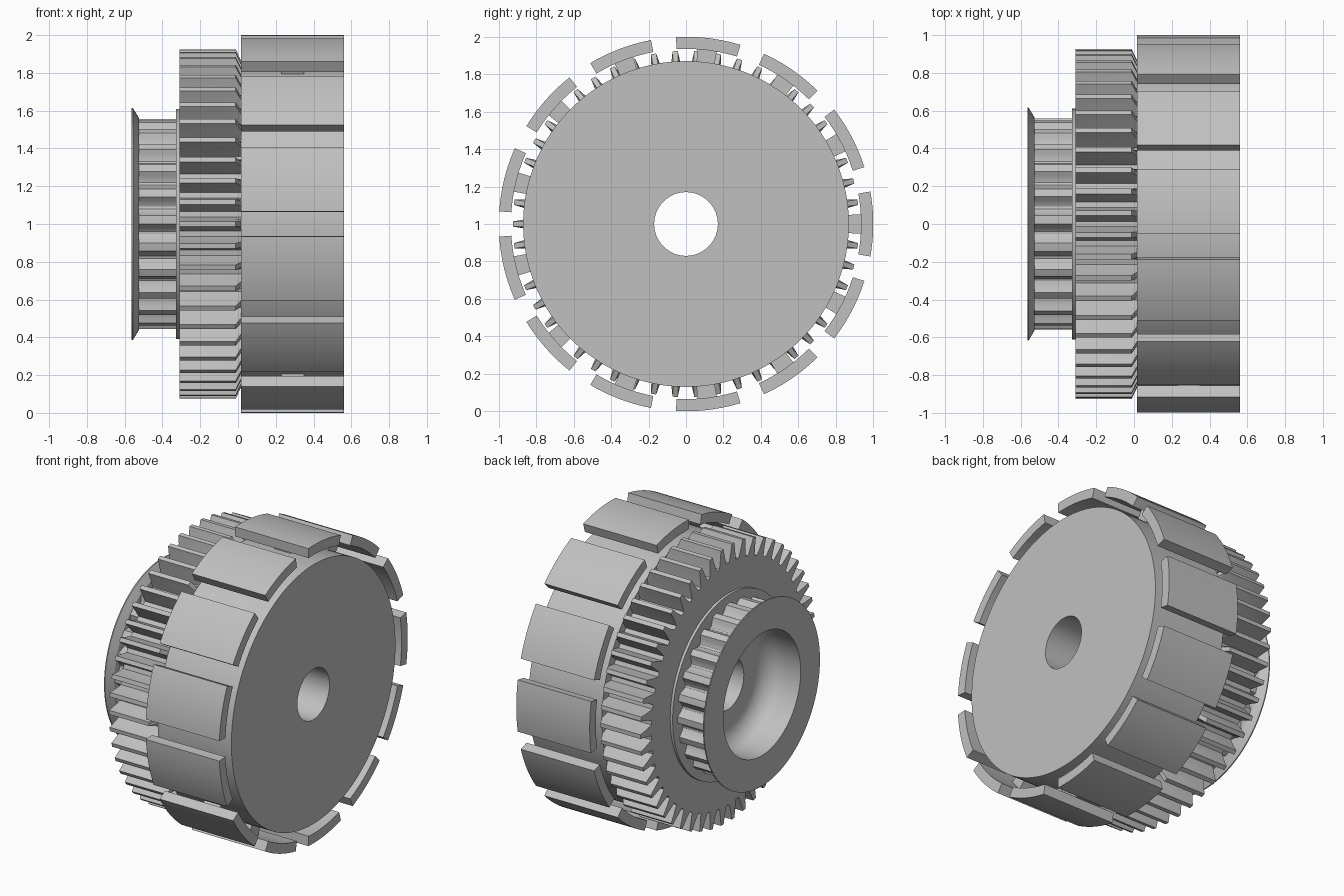
import bpy, bmesh
from math import sin, cos, pi, radians, tau

cube = bpy.data.objects.get("Cube")
if cube:
    bpy.data.objects.remove(cube, do_unlink=True)

grey = bpy.data.materials.new("plain_grey")
grey.use_nodes = True
grey.diffuse_color = (0.53, 0.53, 0.53, 1)
grey.node_tree.nodes["Principled BSDF"].inputs["Base Color"].default_value = grey.diffuse_color

AXIS_Z = 1.0
BORE = 0.17


def finish(name, bm):
    bmesh.ops.recalc_face_normals(bm, faces=bm.faces)
    mesh = bpy.data.meshes.new(name)
    bm.to_mesh(mesh)
    bm.free()
    mesh.materials.append(grey)
    obj = bpy.data.objects.new(name, mesh)
    bpy.context.collection.objects.link(obj)
    bpy.ops.object.select_all(action='DESELECT')
    bpy.context.view_layer.objects.active = obj
    obj.select_set(True)
    bpy.ops.object.shade_smooth_by_angle(angle=radians(25))
    return obj


def point(x, r, a):
    return (x, r * cos(a), AXIS_Z + r * sin(a))


def ring_body(name, angles, sections):
    """Join rings (x, radius or radius list) around the x axis into a closed tube."""
    bm = bmesh.new()
    n = len(angles)
    rings = []
    for x, r in sections:
        radii = r if isinstance(r, list) else [r] * n
        rings.append([bm.verts.new(point(x, q, a)) for q, a in zip(radii, angles)])
    for i, ring in enumerate(rings):
        other = rings[(i + 1) % len(rings)]
        for j in range(n):
            k = (j + 1) % n
            bm.faces.new((ring[j], ring[k], other[k], other[j]))
    return finish(name, bm)


def arc_block(name, mid, half, r0, r1, x0, x1, steps):
    """Curved block between two radii."""
    bm = bmesh.new()
    loops = []
    for i in range(steps + 1):
        a = mid - half + 2 * half * i / steps
        loops.append([bm.verts.new(point(x, r, a))
                      for x, r in ((x0, r0), (x1, r0), (x1, r1), (x0, r1))])
    for p, q in zip(loops, loops[1:]):
        for j in range(4):
            k = (j + 1) % 4
            bm.faces.new((p[j], p[k], q[k], q[j]))
    bm.faces.new(loops[0])
    bm.faces.new(loops[-1])
    return finish(name, bm)


# Wide drum with through bore
circle = [tau * i / 128 for i in range(128)]
ring_body("drum", circle, [(0.015, BORE), (0.015, 0.87), (0.56, 0.87), (0.56, BORE)])

# Curved plates around the drum, each on a short central post
PLATES = 13
for i in range(PLATES):
    mid = tau * i / PLATES
    arc_block(f"plate_{i + 1}", mid, radians(10), 0.935, 1.0, 0.015, 0.56, 10)
    arc_block(f"plate_post_{i + 1}", mid, radians(3.2), 0.86, 0.94, 0.23, 0.35, 3)

# Spur gear, tooth ends chamfered towards the drum
TEETH = 50
tooth = [(-0.36, 0.81), (-0.21, 0.87), (-0.12, 0.925),
         (0.12, 0.925), (0.21, 0.87), (0.36, 0.81)]
gear_angles = [tau * (i + f) / TEETH for i in range(TEETH) for f, r in tooth]
gear_radii = [r for i in range(TEETH) for f, r in tooth]
gear_end = [min(r, 0.868) for r in gear_radii]
ring_body("spur_gear", gear_angles, [
    (-0.31, BORE), (-0.31, gear_radii), (-0.012, gear_radii),
    (0.015, gear_end), (0.015, BORE)])

# Belt pulley with rounded grooves, two flanges and a filleted recess
GROOVES, STEPS = 24, 10
belt_angles = [tau * i / (GROOVES * STEPS) for i in range(GROOVES * STEPS)]
belt_radii = []
for i in range(GROOVES * STEPS):
    t = (i % STEPS) / STEPS
    belt_radii.append(0.557 - 0.05 * sin(pi * t / 0.7) if t < 0.7 else 0.557)
fillet = [(-0.44 + 0.13 * sin(a), 0.28 + 0.13 * cos(a))
          for a in (pi / 2 * i / 8 for i in range(9))]
ring_body("belt_pulley", belt_angles, [
    (-0.31, 0.61), (-0.328, 0.61), (-0.328, belt_radii), (-0.525, belt_radii),
    (-0.525, 0.562), (-0.557, 0.615), (-0.564, 0.615), (-0.564, 0.41)] + fillet)
